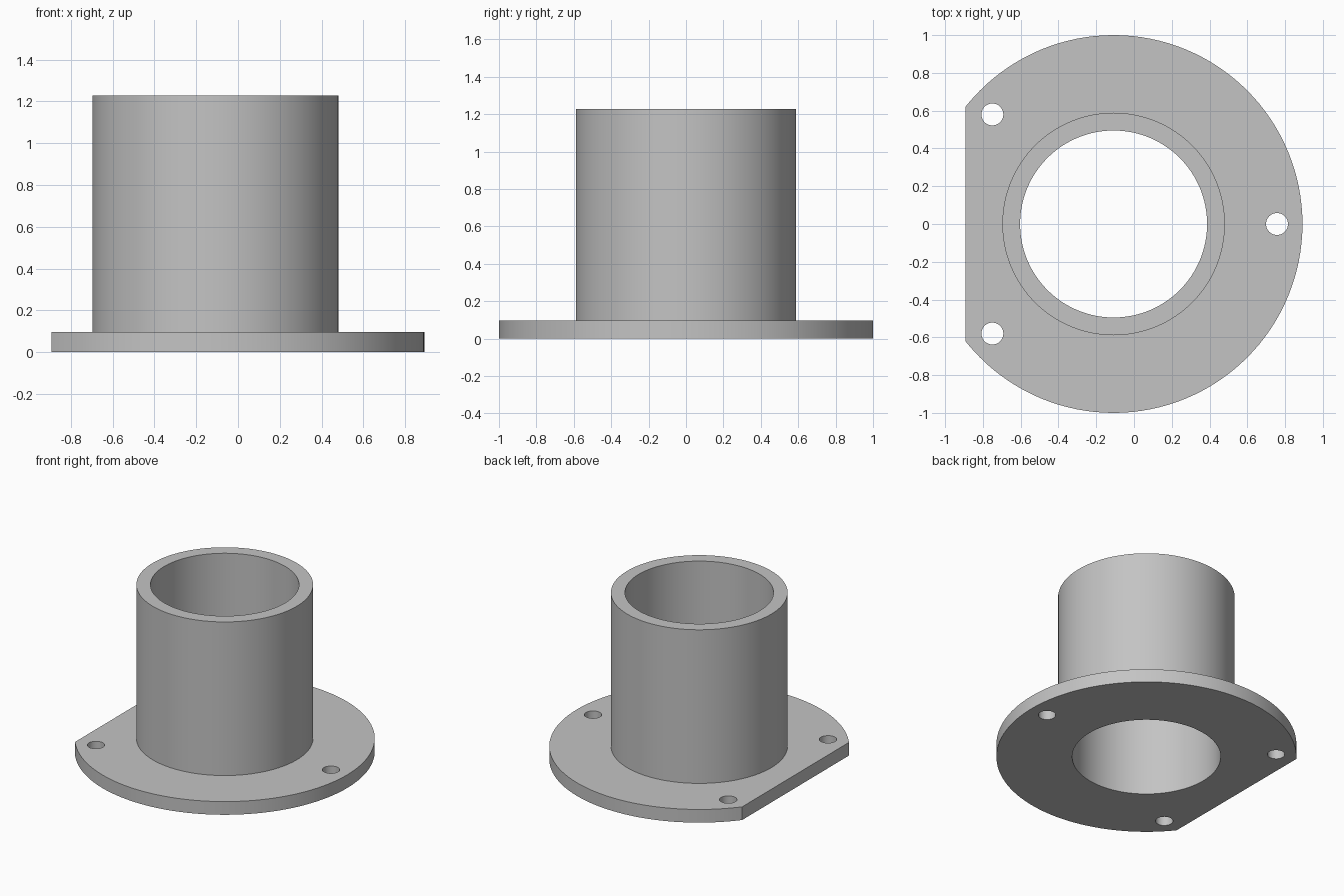
import bpy
import bmesh
from math import cos, sin, radians, tau

if "Cube" in bpy.data.objects:
    bpy.data.objects.remove(bpy.data.objects["Cube"], do_unlink=True)

CENTRE_X = -0.108        # axis of the tube and the round flange
FLAT_X = -0.892          # flat cut on the flange
FLANGE_R, FLANGE_H = 1.0, 0.097
TUBE_R, BORE_R, HEIGHT = 0.589, 0.495, 1.227
BOLT_CIRCLE, BOLT_R = 0.865, 0.058
SEGMENTS = 128

# Plain grey material
grey = bpy.data.materials.new("grey")
grey.use_nodes = True
colour = (0.55, 0.55, 0.55, 1)
grey.diffuse_color = colour
grey.node_tree.nodes["Principled BSDF"].inputs["Base Color"].default_value = colour


def revolve(name, profile, segments):
    """Turn a closed (radius, z) profile into a ring-shaped solid."""
    bm = bmesh.new()
    rings = []
    for i in range(segments):
        a = tau * i / segments
        rings.append([bm.verts.new((r * cos(a), r * sin(a), z)) for r, z in profile])
    count = len(profile)
    for i in range(segments):
        here, there = rings[i], rings[(i + 1) % segments]
        for j in range(count):
            k = (j + 1) % count
            bm.faces.new((here[j], there[j], there[k], here[k]))
    bmesh.ops.recalc_face_normals(bm, faces=bm.faces)
    mesh = bpy.data.meshes.new(name)
    bm.to_mesh(mesh)
    bm.free()
    obj = bpy.data.objects.new(name, mesh)
    bpy.context.collection.objects.link(obj)
    return obj


def cut(obj, cutter):
    """Subtract the cutter from the object, then discard it."""
    cutter.hide_render = True
    bpy.context.view_layer.objects.active = obj
    mod = obj.modifiers.new("cut", "BOOLEAN")
    mod.operation = "DIFFERENCE"
    mod.solver = "EXACT"
    mod.object = cutter
    bpy.ops.object.modifier_apply(modifier=mod.name)
    bpy.data.objects.remove(cutter, do_unlink=True)


# Tube and flange as one turned body
body = revolve("flanged_tube", [
    (BORE_R, 0), (FLANGE_R, 0), (FLANGE_R, FLANGE_H),
    (TUBE_R, FLANGE_H), (TUBE_R, HEIGHT), (BORE_R, HEIGHT)], SEGMENTS)
body.location.x = CENTRE_X
body.data.materials.append(grey)

# Flat side of the flange
bpy.ops.mesh.primitive_cube_add(size=2, location=(FLAT_X - 1, 0, 0))
flat_cutter = bpy.context.object
flat_cutter.scale.y = 2
bpy.context.view_layer.update()
cut(body, flat_cutter)

# Three bolt holes
for angle in (0, 137.9, -137.9):
    a = radians(angle)
    bpy.ops.mesh.primitive_cylinder_add(
        vertices=48, radius=BOLT_R, depth=1,
        location=(CENTRE_X + BOLT_CIRCLE * cos(a), BOLT_CIRCLE * sin(a), 0))
    cut(body, bpy.context.object)

# Smooth round walls with crisp rims
bpy.ops.object.select_all(action="DESELECT")
body.select_set(True)
bpy.context.view_layer.objects.active = body
bpy.ops.object.shade_smooth_by_angle(angle=radians(30))
